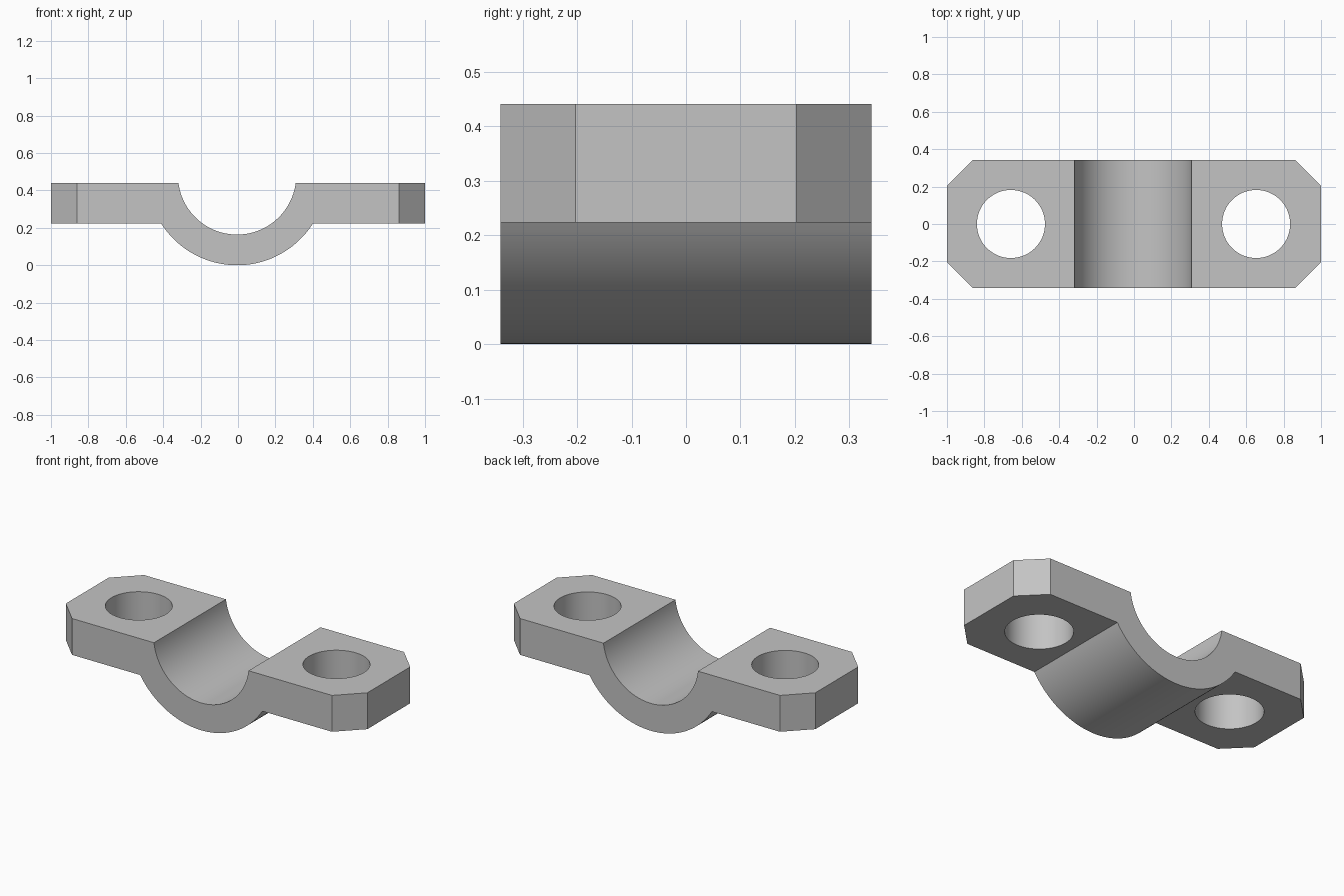
import bpy, bmesh, math

if "Cube" in bpy.data.objects:
    bpy.data.objects.remove(bpy.data.objects["Cube"], do_unlink=True)

HALF_DEPTH = 0.341
TOP, UNDER = 0.441, 0.223
CX, CZ = -0.005, 0.48          # saddle axis
R_IN, R_OUT = 0.316, 0.48
CHAMFER = 0.138
HOLE_R = 0.182
SEGMENTS = 64

steel = bpy.data.materials.new("light grey metal")
steel.use_nodes = True
grey = (0.55, 0.55, 0.55, 1)
steel.diffuse_color = grey
steel.node_tree.nodes["Principled BSDF"].inputs["Base Color"].default_value = grey


def arc(radius, z_end):
    """Lower arc about the saddle axis, left to right, ending at height z_end."""
    a = math.acos((CZ - z_end) / radius)
    return [(CX + radius * math.sin(t), CZ - radius * math.cos(t))
            for t in (a * (2 * i / SEGMENTS - 1) for i in range(SEGMENTS + 1))]


# Clamp body: side profile swept through the depth
profile = [(-1, TOP)] + arc(R_IN, TOP) + [(1, TOP), (1, UNDER)]
profile += arc(R_OUT, UNDER)[::-1] + [(-1, UNDER)]
bm = bmesh.new()
face = bm.faces.new([bm.verts.new((x, -HALF_DEPTH, z)) for x, z in profile])
swept = bmesh.ops.extrude_face_region(bm, geom=[face])["geom"]
bmesh.ops.translate(bm, vec=(0, 2 * HALF_DEPTH, 0),
                    verts=[g for g in swept if isinstance(g, bmesh.types.BMVert)])
# Chamfer the four upright corners
corners = [e for e in bm.edges
           if all(abs(v.co.x) > 0.99 for v in e.verts)
           and abs(e.verts[0].co.z - e.verts[1].co.z) > 0.1]
bmesh.ops.bevel(bm, geom=corners, offset=CHAMFER, segments=1, affect='EDGES')
bmesh.ops.recalc_face_normals(bm, faces=bm.faces)
mesh = bpy.data.meshes.new("clamp_body")
bm.to_mesh(mesh)
bm.free()
mesh.materials.append(steel)
body = bpy.data.objects.new("clamp_body", mesh)
bpy.context.collection.objects.link(body)
bpy.context.view_layer.objects.active = body
body.select_set(True)

# Bolt holes
for name, x in (("right_hole_cutter", -0.658), ("left_hole_cutter", 0.653)):
    bpy.ops.mesh.primitive_cylinder_add(vertices=SEGMENTS, radius=HOLE_R, depth=1,
                                        location=(x, 0, (TOP + UNDER) / 2))
    cutter = bpy.context.object
    cutter.name = name
    cutter.hide_render = True
    cutter.data.materials.append(steel)
    mod = body.modifiers.new("bolt_hole", 'BOOLEAN')
    mod.operation, mod.solver, mod.object = 'DIFFERENCE', 'EXACT', cutter
    bpy.ops.object.select_all(action='DESELECT')
    body.select_set(True)
    bpy.context.view_layer.objects.active = body
    bpy.ops.object.modifier_apply(modifier=mod.name)
    bpy.data.objects.remove(cutter, do_unlink=True)

bpy.ops.object.shade_smooth_by_angle(angle=math.radians(30))
